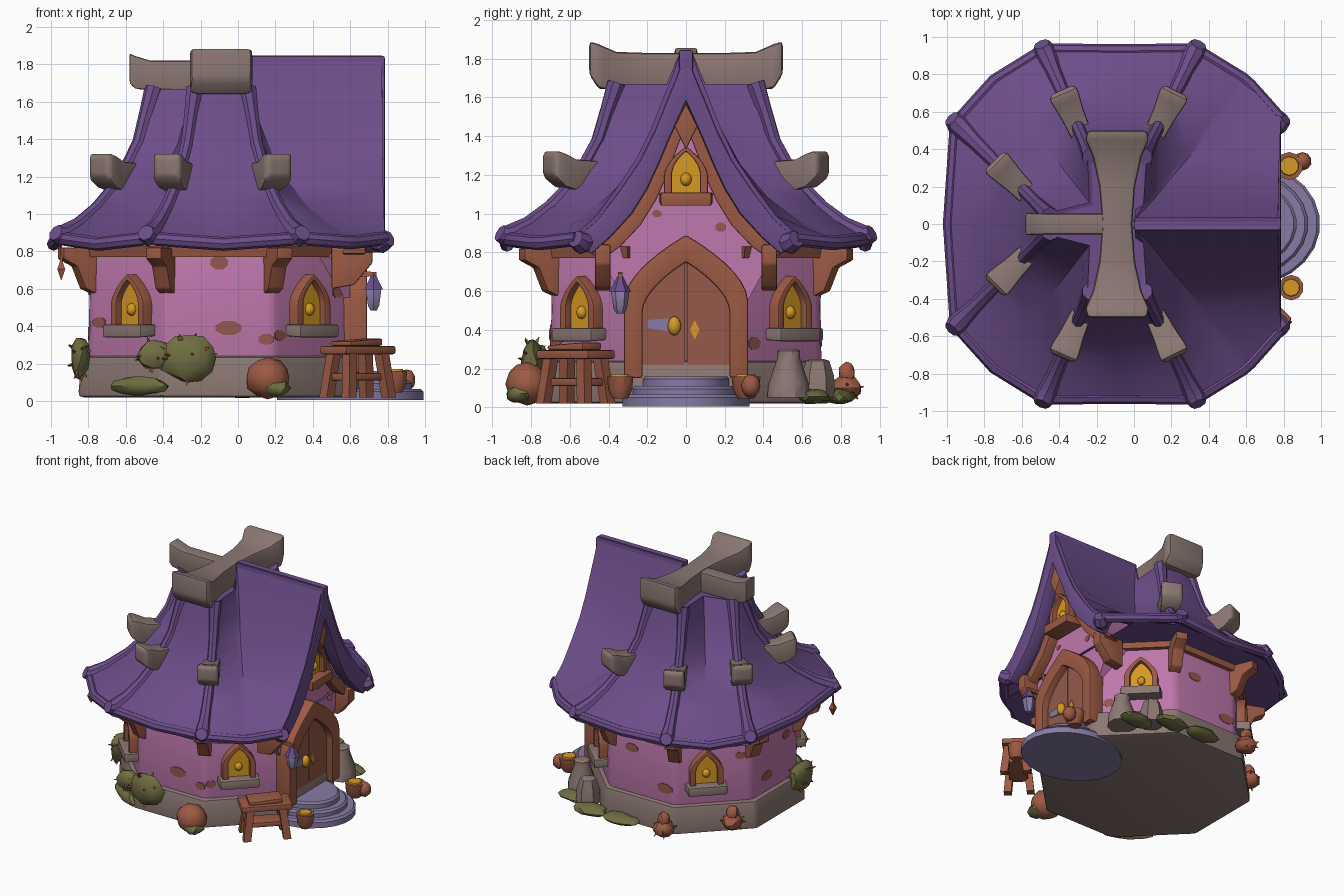
import bpy, bmesh, math, random
from mathutils import Matrix, Vector

if "Cube" in bpy.data.objects:
    bpy.data.objects.remove(bpy.data.objects["Cube"])
random.seed(4)

def material(name, *rgb):
    m = bpy.data.materials.new(name)
    m.diffuse_color = [((c / 255 + 0.055) / 1.055) ** 2.4 for c in rgb] + [1]
    m.use_nodes = True
    m.node_tree.nodes["Principled BSDF"].inputs["Base Color"].default_value = m.diffuse_color
    return m
PURPLE = material("purple_roof", 108, 77, 138)
PINK = material("pink_plaster", 190, 120, 172)
STONE = material("grey_stone", 140, 120, 115)
WOOD = material("brown_wood", 156, 90, 68)
DOOR = material("door_wood", 148, 90, 74)
GOLD = material("golden_glass", 214, 154, 36)
LILAC = material("lilac_stone", 135, 123, 165)
MOSS = material("moss_green", 112, 110, 66)
PATCH = material("bare_patch", 150, 86, 80)

def frame(x, y, deg, z=0):
    return Matrix.Translation((x, y, z)) @ Matrix.Rotation(math.radians(deg), 4, 'Z')
I = Matrix()

def finish(name, bm, mat, M=I, bevel=0):
    bmesh.ops.recalc_face_normals(bm, faces=bm.faces)
    if bevel:
        es = [e for e in bm.edges if len(e.link_faces) == 2 and e.calc_face_angle(0) > 0.4]
        bmesh.ops.bevel(bm, geom=es, offset=bevel, segments=2, profile=0.6, affect='EDGES', clamp_overlap=True)
    me = bpy.data.meshes.new(name)
    bm.to_mesh(me)
    bm.free()
    me.transform(M)
    me.materials.append(mat)
    ob = bpy.data.objects.new(name, me)
    bpy.context.collection.objects.link(ob)
    return ob

def loft(name, loops, mat, M=I, bevel=0, closed=True, cap=True):
    """Skin consecutive point loops."""
    bm = bmesh.new()
    rows = [[bm.verts.new(p) for p in lp] for lp in loops]
    n = len(rows[0])
    for a, b in zip(rows, rows[1:]):
        for i in range(n if closed else n - 1):
            j = (i + 1) % n
            bm.faces.new((a[i], a[j], b[j], b[i]))
    if cap:
        bm.faces.new(rows[0])
        bm.faces.new(rows[-1])
    return finish(name, bm, mat, M, bevel)

def beam(name, stations, mat, M=I, bevel=0.012):
    """Stations along local x: (x, half width, bottom, top)."""
    return loft(name, [[(d, -w, a), (d, w, a), (d, w, b), (d, -w, b)] for d, w, a, b in stations], mat, M, bevel)

def plate(name, outline, d0, d1, mat, M, bevel=0):
    return loft(name, [[(d, u, z) for u, z in outline] for d in (d0, d1)], mat, M, bevel)

def band(name, outer, inner, d0, d1, mat, M, bevel=0.01):
    return loft(name, [[(d0, *o), (d1, *o), (d1, *i), (d0, *i)] for o, i in zip(outer, inner)], mat, M, bevel)

def lathe(name, prof, mat, x, y, n=8, sx=1, sy=1):
    ring = [(math.cos(2 * math.pi * (k + .5) / n), math.sin(2 * math.pi * (k + .5) / n)) for k in range(n)]
    return loft(name, [[(x + r * c * sx, y + r * s * sy, z) for c, s in ring] for r, z in prof], mat)

def tube(name, pts, radii, mat):
    cu = bpy.data.curves.new(name, 'CURVE')
    cu.dimensions, cu.bevel_depth, cu.bevel_resolution, cu.use_fill_caps = '3D', 1, 2, True
    sp = cu.splines.new('POLY')
    sp.points.add(len(pts) - 1)
    for p, co, r in zip(sp.points, pts, radii):
        p.co, p.radius = (*co, 1), r
    cu.materials.append(mat)
    ob = bpy.data.objects.new(name, cu)
    bpy.context.collection.objects.link(ob)

def blob(name, loc, size, mat, jitter=0.12, sub=2, deg=0):
    bm = bmesh.new()
    bmesh.ops.create_icosphere(bm, subdivisions=sub, radius=1)
    for v in bm.verts:
        v.co *= 1 + random.uniform(-jitter, jitter)
    return finish(name, bm, mat, frame(loc[0], loc[1], deg, loc[2]) @ Matrix.Diagonal((*size, 1)))

def arch(w, h, spring, z0=0, n=7):
    half = [(-w, z0)] + [(-w * (1 - (k / n) ** 1.8), z0 + spring + (h - spring) * k / n) for k in range(n + 1)]
    return half + [(-u, z) for u, z in half[-2::-1]]

def octagon(a, z):
    r = a / math.cos(math.pi / 8)
    return [(-.1 + r * math.cos(math.pi * (k + .5) / 4), r * math.sin(math.pi * (k + .5) / 4), z) for k in range(8)]

# walls, stone base, eave beam (open at the entrance)
loft("stone_base", [octagon(.755, .02), octagon(.735, .24)], STONE, bevel=.03)
loft("walls", [octagon(.70, .2), octagon(.69, .82)], PINK, bevel=.04)
loft("eave_beam", list(zip(octagon(.68, .77), octagon(.725, .77), octagon(.735, .83), octagon(.68, .83))), WOOD)

# roof skinned from rails running ridge to eave
S = [0, .08, .16, .28, .42, .6, .8, 1]
ZM = [1.66, 1.52, 1.37, 1.245, 1.13, 1.02, .93, .87]
ZG = [1.84, 1.71, 1.6, 1.43, 1.27, 1.12, .97, .87]
ZV = [1.84, 1.67, 1.49, 1.30, 1.15, 1.02, .92, .85]
def rail(tx, ty, ex, ey, zs, drop=0):
    return [(tx + (ex - tx) * s, ty + (ey - ty) * s, z - drop * s) for s, z in zip(S, zs)]
def flip(r):
    return [(x, -y, z) for x, y, z in r]
ribs = [rail(.05, .36, .33, .93, ZM), rail(-.23, .36, -.48, .93, ZM), rail(-.45, .04, -.95, .54, ZM)]
half = [rail(.77, 0, .78, .56, ZG), rail(.0, 0, .62, .74, ZV), rail(.03, .09, .58, .775, ZM, .02), ribs[0],
        rail(-.09, .38, -.08, .925, ZM, .03), ribs[1], rail(-.22, .1, -.745, .765, ZM, .03), ribs[2]]
rails = half + [rail(-.46, 0, -.985, 0, ZM, .03)] + [flip(r) for r in half[::-1]]
roof = loft("roof", rails, PURPLE, closed=False, cap=False)
sol = roof.modifiers.new("thickness", 'SOLIDIFY')
sol.thickness, sol.offset = .05, 0
for name, pts in (("roof_top", [r[0] for r in rails[2:-2]]), ("roof_soffit", [(*r[-1][:2], .815) for r in rails[1:-1]])):
    bm = bmesh.new()
    bm.faces.new([bm.verts.new(p) for p in pts])
    finish(name, bm, PURPLE)
tube("eave_roll", [r[-1] for r in rails], [.037] * len(rails), PURPLE)

# ribs with flared feet and stone cuffs
for side in (1, -1):
    for r in ribs:
        p = r if side == 1 else flip(r)
        a, b = Vector(p[0]), Vector(p[-1])
        out = Vector((b.x - a.x, b.y - a.y, 0)).normalized()
        tube("roof_rib", [Vector(q) + Vector((0, 0, .012)) for q in p] + [b + out * .035 + Vector((0, 0, .03))],
             [.05, .04, .036, .036, .036, .038, .043, .058, .045], PURPLE)
        c = a.lerp(b, .4)
        beam("rib_cuff", [(-.13, .055, 1.18, 1.27), (0, .065, 1.12, 1.28), (.07, .075, 1.14, 1.31), (.12, .08, 1.18, 1.325),
                          (.14, .06, 1.21, 1.30)], STONE, frame(c.x, c.y, math.degrees(math.atan2(out.y, out.x))), .02)
    tube("gable_foot", [(.70, side * .47, .86), (.77, side * .54, .85), (.805, side * .57, .87)], [.04, .06, .045], PURPLE)
    beam("gable_bracket", [(.5, .04, .6, .84), (.62, .04, .62, .84), (.72, .04, .74, .84)], WOOD, frame(0, side * .43, 0))

# crossed ridge beams
ridge = [(.5, .16, 1.72, 1.89), (.45, .17, 1.64, 1.875), (.36, .13, 1.65, 1.835), (.2, .095, 1.65, 1.83), (0, .08, 1.65, 1.83)]
beam("ridge_beam", ridge + [(-d, w, a, b) for d, w, a, b in ridge[-2::-1]], STONE, frame(-.09, 0, 90), .025)
beam("ridge_arm", [(0, .055, 1.66, 1.82), (.38, .055, 1.66, 1.82), (.46, .058, 1.67, 1.845), (.49, .06, 1.7, 1.86)], STONE, frame(-.09, 0, 180), .015)
beam("gable_ridge_cap", [(.0, .035, 1.74, 1.845), (.785, .035, 1.74, 1.845)], PURPLE)

# gable front: purple verge, wooden trim, plaster
def mirrored(pts):
    return [(-u, z) for u, z in pts[:0:-1]] + pts
F = frame(-.1, 0, 0)
outer = mirrored([(.57 * s, z) for s, z in zip(S, ZG)])
inner = mirrored([(0, 1.58), (.05, 1.47), (.09, 1.38), (.14, 1.26), (.2, 1.13), (.28, 1.0), (.39, .88), (.49, .79)])
trim = mirrored([(0, 1.44), (.03, 1.38), (.06, 1.3), (.1, 1.19), (.155, 1.07), (.235, .94), (.34, .83), (.42, .77)])
band("gable_verge", outer, inner, .78, .885, PURPLE, F, .012)
band("gable_trim", inner, trim, .66, .78, WOOD, F)
plate("gable_wall", [(-.29, .5), (-.44, .77)] + inner[1:-1] + [(.44, .77), (.29, .5)], .1, .70, PINK, F)
plate("gable_diamond", [(-.06, 1.45), (0, 1.33), (.06, 1.45), (0, 1.57)], .7, .86, WOOD, F, .01)

# windows
def window(M, d, z, sill, k=1):
    band("window_frame", arch(.125 * k, .32 * k, .15 * k, z), arch(.08 * k, .235 * k, .11 * k, z + .05), d - .06, d + .06, WOOD, M)
    plate("window_pane", arch(.09 * k, .25 * k, .12 * k, z + .04), d - .04, d + .02, GOLD, M)
    beam("window_sill", [(d - .05, .155 * k, z - .01, z + .05), (d + .1, .145 * k, z - .02, z + .05)], sill, M)
    blob("window_knob", M @ Vector((d + .02, 0, z + .13 * k)), (.03, .03, .035), GOLD, 0)
for k, u in enumerate((.04, -.06, .06, -.04)):
    window(frame(-.1, 0, 45 + 90 * k) @ Matrix.Translation((0, u, 0)), .70, .36, STONE)
window(F, .76, 1.06, WOOD, .9)

# bare patches on the plaster
for deg, u, z, a, b, d in [(-90, 0, .74, .05, .04, .691), (-90, .05, .39, .075, .04, .698), (-90, .25, .33, .045, .03, .698),
                           (90, -.1, .6, .06, .035, .694), (90, .2, .35, .07, .04, .698), (180, .15, .6, .05, .035, .694),
                           (180, -.1, .36, .07, .04, .698), (0, .18, .93, .03, .025, .70), (0, -.15, 1.0, .025, .02, .70),
                           (45, -.2, .33, .045, .035, .698), (135, .2, .6, .04, .03, .694), (-135, -.21, .42, .05, .03, .697),
                           (-45, .2, .58, .04, .03, .695), (-45, -.24, .35, .04, .03, .698)]:
    plate("bare_patch", [(u + a * math.cos(t * .785 + .39), z + b * math.sin(t * .785 + .39)) for t in range(8)],
          d - .005, d + .004, PATCH, frame(-.1, 0, deg))

# door with arch, two leaves and handles
band("door_arch", arch(.32, .74, .4, .15), arch(.225, .6, .34, .15), .66, .79, WOOD, F, .015)
leaf = arch(.23, .61, .34, .15)
left = leaf[:len(leaf) // 2 + 1]
left = left[:-1] + [(-.004, left[-1][1]), (-.004, .15)]
plate("door_back", leaf, .6, .712, DOOR, F)
plate("left_door_leaf", left, .66, .735, DOOR, F)
plate("right_door_leaf", [(-u, z) for u, z in left], .66, .735, DOOR, F)
plate("door_plate", [(.02, .4), (.045, .35), (.07, .4), (.045, .45)], .73, .742, GOLD, F)
plate("door_strap", [(-.2, .41), (-.09, .39), (-.09, .46), (-.2, .45)], .73, .742, LILAC, F)
blob("door_knob", (.65, -.06, .42), (.03, .035, .05), GOLD, 0)

# rounded entrance steps
for r, z in ((.395, 0.005), (.33, .05), (.27, .1)):
    lathe("entrance_step", [(r, z), (r, z + .045), (r - .015, z + .06)], LILAC, .6, 0, 24, 1, .84)

# eave brackets under the ribs
for deg in (67.5, 112.5, 157.5, -67.5, -112.5, -157.5):
    beam("eave_bracket", [(.70, .045, .56, .82), (.79, .045, .6, .82), (.84, .045, .72, .82), (.92, .045, .76, .82)], WOOD, frame(-.1, 0, deg))

# lantern and hanging charm
lathe("lantern_body", [(.02, .485), (.035, .51), (.047, .59), (.035, .61)], LILAC, .725, -.34, 6)
lathe("lantern_cap", [(.058, .595), (.035, .635), (.012, .68)], PURPLE, .725, -.34, 6)
beam("lantern_arm", [(.5, .012, .67, .7), (.74, .012, .665, .69)], WOOD, frame(0, -.34, 0), 0)
lathe("hanging_charm", [(.004, .65), (.03, .705), (.008, .75), (.006, .84)], WOOD, -.945, -.53, 4)

# work table
T = frame(.64, -.57, 45)
beam("table_top", [(-.19, .10, .25, .295), (.19, .10, .25, .295)], WOOD, T)
beam("table_board", [(-.13, .08, .295, .32), (.12, .07, .295, .335)], WOOD, T)
beam("table_shelf", [(-.15, .07, .11, .15), (.15, .07, .11, .15)], WOOD, T)
for a in (-1, 1):
    for b in (-1, 1):
        loft("table_leg", [[(a * x + i * .028, b * y + j * .028, z) for i, j in ((-1, -1), (1, -1), (1, 1), (-1, 1))]
                           for x, y, z in ((.15, .085, .02), (.12, .06, .26))], WOOD, T)

# pots by the steps
for x, y, k in ((.84, -.34, 1), (.83, .31, 1.1)):
    lathe("pot", [(.04 * k, .045), (.062 * k, .09), (.068 * k, .16), (.05 * k, .16)], WOOD, x, y, 10)
    lathe("pot_filling", [(.05 * k, .15), (.045 * k, .17)], GOLD, x, y, 10)
blob("clay_jar", (.9, .335, .11), (.05, .05, .06), WOOD, 0.03)

# stone vases, rocks and plants
lathe("stone_vase", [(.11, .05), (.105, .12), (.06, .25), (.06, .29), (.045, .30)], STONE, .56, .53, 10)
lathe("small_vase", [(.09, .05), (.085, .16), (.06, .24), (.03, .25)], STONE, .40, .68, 6)
blob("front_rock", (.16, -.82, .12), (.12, .11, .11), WOOD, .05)
blob("rock_moss", (.2, -.86, .07), (.08, .07, .05), MOSS)
blob("base_moss", (-.53, -.69, .08), (.19, .04, .05), MOSS, .1, 2, -35)
for x, y in ((.52, .66), (.3, .79), (.02, .80)):
    blob("low_moss", (x, y, .055), (.14, .08, .04), MOSS)

def spiky(name, loc, size, mat, n, deg=0):
    blob(name, loc, size, mat, .12, 2, deg)
    for k in range(n):
        v = Vector([random.gauss(0, 1) for _ in range(3)]).normalized()
        q = v.to_track_quat('Z', 'Y').to_matrix().to_4x4()
        p = Vector(loc) + (Matrix.Rotation(math.radians(deg), 3, 'Z') @ Vector([a * b for a, b in zip(v, size)]))
        loft(name + "_thorn", [[(r * math.cos(t), r * math.sin(t), z) for t in (0, 2.09, 4.19)]
                               for r, z in ((.012, -.01), (.002, .022))], WOOD, Matrix.Translation(p) @ q)
spiky("front_bush", (-.27, -.79, .23), (.15, .06, .13), MOSS, 20)
spiky("front_bush_side", (-.44, -.77, .25), (.1, .06, .08), MOSS, 10)
spiky("left_bush", (-.84, -.28, .23), (.055, .14, .12), MOSS, 16)
for x, y in ((-.38, .83), (-.73, .45)):
    spiky("thorny_root", (x, y, .1), (.08, .08, .06), WOOD, 12)
    blob("thorny_root_tip", (x, y, .17), (.045, .045, .06), WOOD)

# smooth shading with crisp edges
bpy.ops.object.select_all(action='SELECT')
bpy.context.view_layer.objects.active = roof
bpy.ops.object.convert(target='MESH')
bpy.ops.object.shade_smooth_by_angle(angle=math.radians(35))
